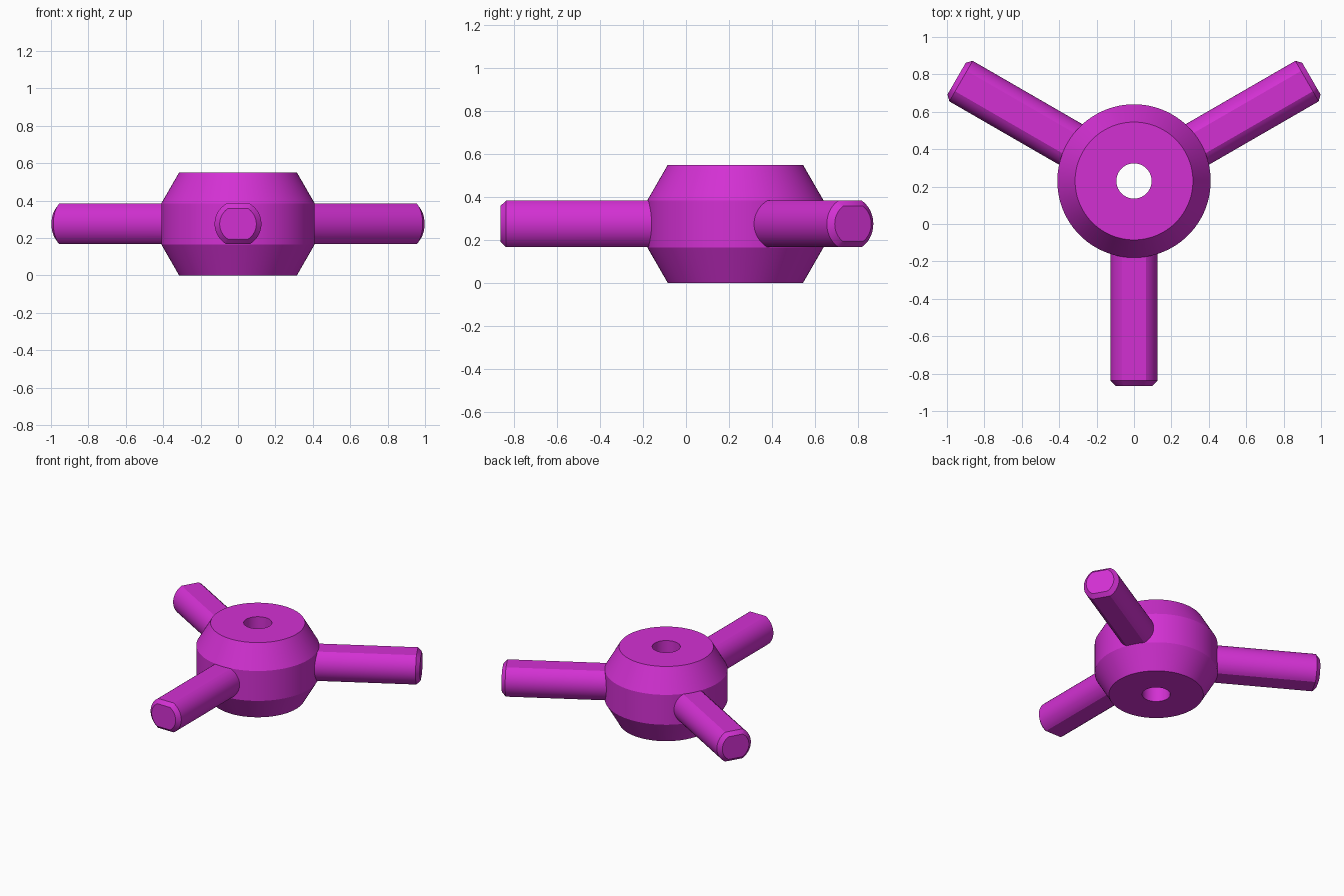
import bpy, bmesh, math
from mathutils import Matrix, Vector

if "Cube" in bpy.data.objects:
    bpy.data.objects.remove(bpy.data.objects["Cube"])

HUB = Vector((0, 0.23, 0))
MID_Z = 0.275

magenta = bpy.data.materials.new("magenta")
magenta.diffuse_color = (0.65, 0.03, 0.65, 1)
magenta.use_nodes = True
magenta.node_tree.nodes["Principled BSDF"].inputs["Base Color"].default_value = magenta.diffuse_color


def make_object(name, bm):
    bmesh.ops.recalc_face_normals(bm, faces=bm.faces)
    mesh = bpy.data.meshes.new(name)
    bm.to_mesh(mesh)
    bm.free()
    mesh.materials.append(magenta)
    obj = bpy.data.objects.new(name, mesh)
    bpy.context.collection.objects.link(obj)
    return obj


def bridge(bm, a, b):
    for i in range(len(a)):
        j = (i + 1) % len(a)
        bm.faces.new((a[i], a[j], b[j], b[i]))


def arm_section(radius, half_height, steps=20):
    """Round section with the top and bottom cut flat."""
    t = math.asin(half_height / radius)
    pts = []
    for start in (-t, math.pi - t):
        for i in range(steps + 1):
            a = start + 2 * t * i / steps
            pts.append((radius * math.cos(a), radius * math.sin(a)))
    return pts


# Hub: double-tapered ring with a through bore, turned about z
profile = [(0.094, 0), (0.315, 0), (0.41, 0.165), (0.41, 0.385), (0.315, 0.55), (0.094, 0.55)]
SEG = 96
bm = bmesh.new()
rings = [[bm.verts.new((HUB.x + r * math.cos(2 * math.pi * i / SEG),
                        HUB.y + r * math.sin(2 * math.pi * i / SEG), z))
          for i in range(SEG)] for r, z in profile]
for k in range(len(rings)):
    bridge(bm, rings[k], rings[(k + 1) % len(rings)])
hub = make_object("three_arm_hub", bm)

# Arms: flattened rods with a chamfered tip, spaced 120 degrees apart
for n in range(3):
    bm = bmesh.new()
    loops = []
    for dist, radius, half in ((0.28, 0.125, 0.108), (1.068, 0.125, 0.108), (1.095, 0.098, 0.083)):
        loops.append([bm.verts.new((u, -dist, v)) for u, v in arm_section(radius, half)])
    bridge(bm, loops[0], loops[1])
    bridge(bm, loops[1], loops[2])
    bm.faces.new(loops[0])
    bm.faces.new(loops[2])
    place = Matrix.Translation(HUB + Vector((0, 0, MID_Z))) @ Matrix.Rotation(n * 2 * math.pi / 3, 4, 'Z')
    bmesh.ops.transform(bm, matrix=place, verts=bm.verts)
    arm = make_object("arm", bm)

    # Join the arm to the hub as one solid
    mod = hub.modifiers.new("join_arm", 'BOOLEAN')
    mod.operation = 'UNION'
    mod.solver = 'EXACT'
    mod.object = arm
    bpy.context.view_layer.objects.active = hub
    bpy.ops.object.modifier_apply(modifier=mod.name)
    bpy.data.objects.remove(arm)

# Smooth the curved sides and keep the hard edges
hub.select_set(True)
bpy.context.view_layer.objects.active = hub
bpy.ops.object.shade_smooth_by_angle(angle=math.radians(25))
